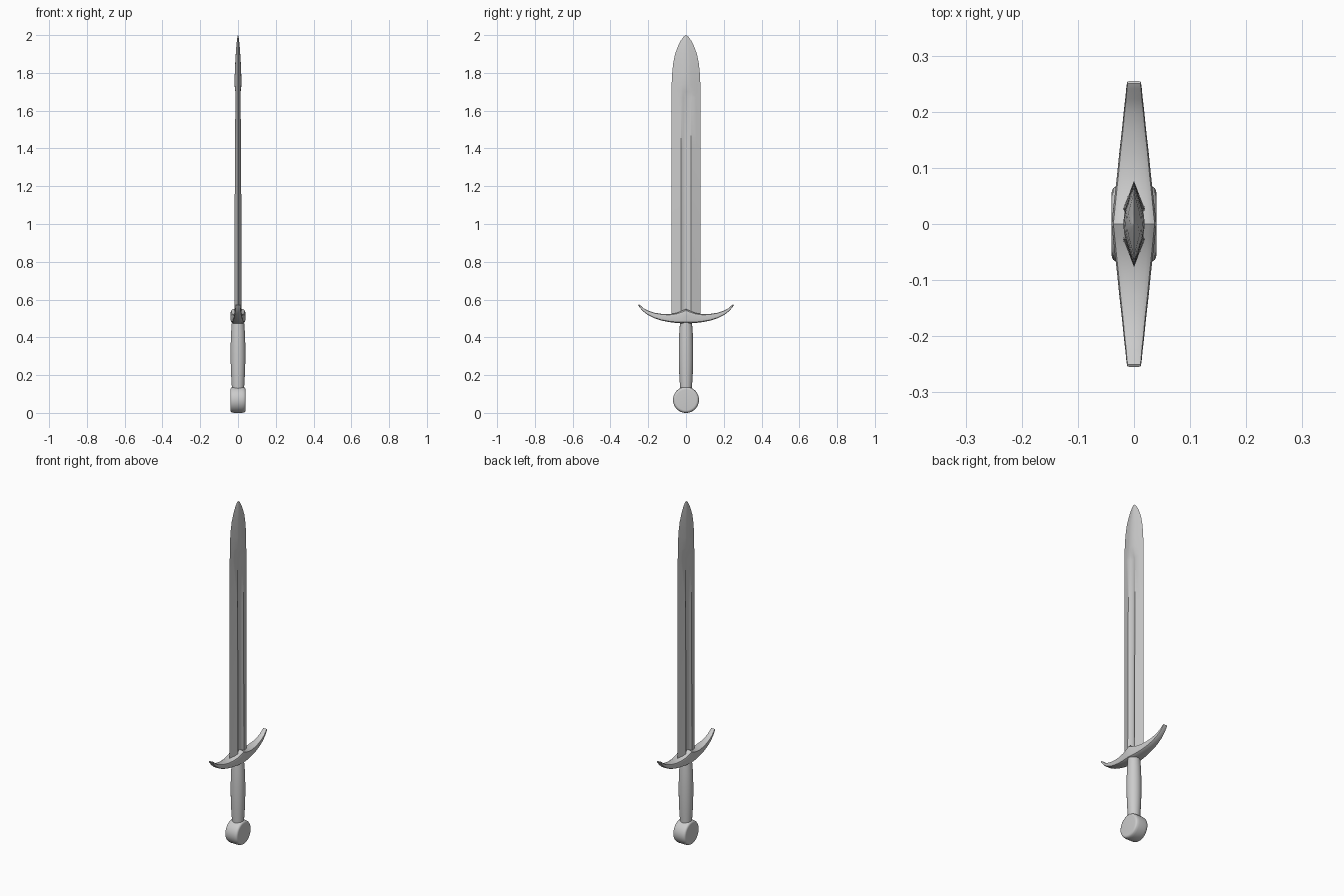
import bpy, math

if "Cube" in bpy.data.objects:
    bpy.data.objects.remove(bpy.data.objects["Cube"])


def loft(name, rings, angle=35):
    """Skin equal-sized closed rings, cap both ends, shade smooth."""
    n = len(rings[0])
    verts = [p for r in rings for p in r]
    faces = [[i * n + j, i * n + (j + 1) % n, (i + 1) * n + (j + 1) % n, (i + 1) * n + j]
             for i in range(len(rings) - 1) for j in range(n)]
    faces += [list(range(n))[::-1], [(len(rings) - 1) * n + j for j in range(n)]]
    mesh = bpy.data.meshes.new(name)
    mesh.from_pydata(verts, [], faces)
    ob = bpy.data.objects.new(name, mesh)
    bpy.context.collection.objects.link(ob)
    bpy.context.view_layer.objects.active = ob
    ob.select_set(True)
    bpy.ops.object.mode_set(mode='EDIT')
    bpy.ops.mesh.select_all(action='SELECT')
    bpy.ops.mesh.normals_make_consistent(inside=False)
    bpy.ops.object.mode_set(mode='OBJECT')
    bpy.ops.object.shade_smooth_by_angle(angle=math.radians(angle))
    ob.select_set(False)
    return ob


def blade_ring(z, w, ridge, centre):
    # diamond edges, two ridges and a central groove
    k = w / 0.077
    half = [(0, w), (ridge * 0.45, 0.054 * k), (ridge, 0.027 * k), (centre + (ridge - centre) * .3, 0.015 * k),
            (centre, 0), (centre + (ridge - centre) * .3, -0.015 * k), (ridge, -0.027 * k),
            (ridge * 0.45, -0.054 * k)]
    right = [(x, y, z) for x, y in half]
    left = [(-x, -y, z) for x, y in half]
    return right + left


# Blade: z, half width, ridge half thickness, centre half thickness
blade = [(0.49, .077, .020, .009), (1.0, .077, .018, .008), (1.4, .077, .016, .007),
         (1.67, .077, .0135, .007), (1.70, .076, .014, .014), (1.74, .076, .015, .019),
         (1.80, .073, .014, .017), (1.85, .068, .012, .015), (1.90, .058, .010, .012),
         (1.94, .043, .007, .009), (1.97, .028, .004, .006), (1.99, .014, .002, .003),
         (2.0, .001, .0005, .0005)]
loft("blade", [blade_ring(*b) for b in blade], 30)

# Crossguard: y and z of lower curve, y and z of upper curve, half depth
arm = [(0, .473, 0, .550, .040), (.025, .474, .022, .540, .0375), (.05, .476, .05, .529, .0345),
       (.09, .481, .088, .523, .030), (.13, .489, .127, .524, .026), (.17, .502, .165, .530, .0215),
       (.205, .520, .198, .540, .018), (.232, .542, .223, .553, .015), (.248, .562, .241, .569, .0135),
       (.2545, .571, .250, .574, .012)]


def guard_ring(yb, zb, yt, zt, d, side):
    ring = []
    for x, t in [(.65, 0), (.92, .1), (1, .3), (.96, .5), (1, .7), (.92, .9), (.65, 1)]:
        ring.append((x * d, side * (yb + (yt - yb) * t), zb + (zt - zb) * t))
    return ring + [(-x, y, z) for x, y, z in reversed(ring)]


loft("crossguard", [guard_ring(*a, -1) for a in arm[:0:-1]] + [guard_ring(*a, 1) for a in arm])

# Grip: z, half depth, half width
grip = [(.125, .032, .031), (.16, .034, .033), (.21, .037, .036), (.28, .039, .038),
        (.35, .039, .038), (.42, .037, .036), (.46, .034, .033), (.49, .032, .031)]
loft("grip", [[(a * math.cos(i * math.tau / 32), b * math.sin(i * math.tau / 32), z) for i in range(32)]
              for z, a, b in grip])

# Pommel: rounded disc lying across x
pommel = [(-.040, .054), (-.0395, .059), (-.037, .064), (-.032, .067), (-.02, .069)]
pommel += [(-x, r) for x, r in reversed(pommel)]
loft("pommel", [[(x, r * math.cos(i * math.tau / 48), .069 + r * math.sin(i * math.tau / 48)) for i in range(48)]
                for x, r in pommel])
